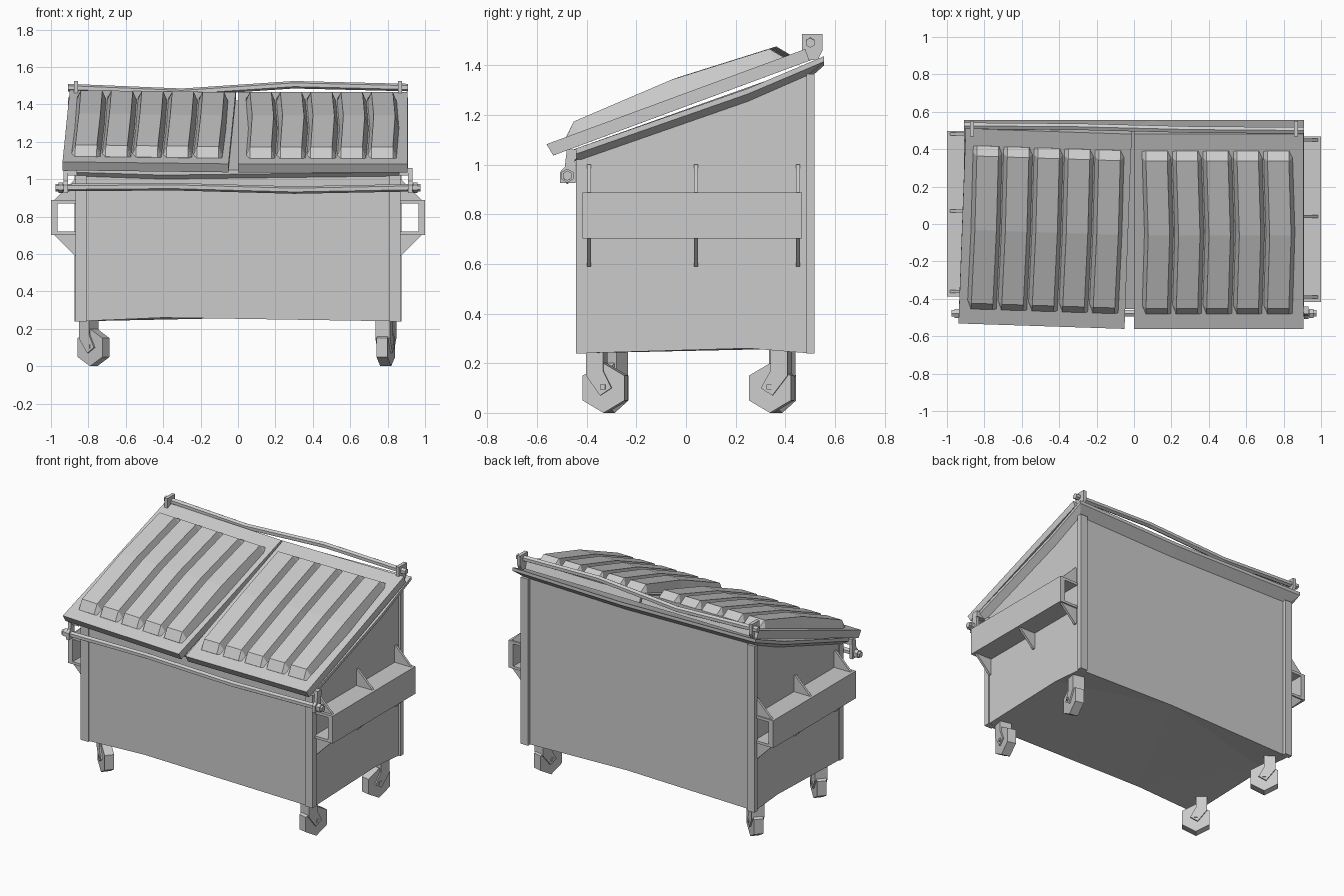
import bpy, bmesh
from math import radians, sin, cos, tau
from mathutils import Matrix, Vector

cube = bpy.data.objects.get("Cube")
if cube:
    bpy.data.objects.remove(cube, do_unlink=True)

grey = bpy.data.materials.new("grey_metal")
grey.use_nodes = True
grey.diffuse_color = (0.6, 0.6, 0.6, 1)
grey.node_tree.nodes["Principled BSDF"].inputs["Base Color"].default_value = (0.6, 0.6, 0.6, 1)


def loft(name, rings, matrix=Matrix()):
    """Bridge equal-length rings of points and cap both ends."""
    bm = bmesh.new()
    rows = [[bm.verts.new(matrix @ Vector(p)) for p in ring] for ring in rings]
    n = len(rows[0])
    for a, b in zip(rows, rows[1:]):
        for i in range(n):
            j = (i + 1) % n
            bm.faces.new((a[i], a[j], b[j], b[i]))
    caps = [bm.faces.new(rows[0]), bm.faces.new(rows[-1])]
    bmesh.ops.triangulate(bm, faces=[f for f in caps if len(f.verts) > 6])
    bmesh.ops.recalc_face_normals(bm, faces=bm.faces)
    mesh = bpy.data.meshes.new(name)
    bm.to_mesh(mesh)
    bm.free()
    mesh.materials.append(grey)
    obj = bpy.data.objects.new(name, mesh)
    bpy.context.collection.objects.link(obj)
    return obj


def prism_x(name, profile, x0, x1, matrix=Matrix()):
    """Extrude a (y, z) profile along x."""
    return loft(name, [[(x, y, z) for y, z in profile] for x in (x0, x1)], matrix)


def prism_y(name, profile, y0, y1):
    """Extrude an (x, z) profile along y."""
    return loft(name, [[(x, y, z) for x, z in profile] for y in (y0, y1)])


def rect(a0, a1, b0, b1):
    return [(a0, b0), (a1, b0), (a1, b1), (a0, b1)]


def polygon(r, n, cy=0, cz=0):
    return [(cy + r * sin(tau * i / n), cz + r * cos(tau * i / n)) for i in range(n)]


def bar(name, path, r):
    """Six-sided bar following a path that runs along x."""
    loft(name, [[(x, y + p, z + q) for p, q in polygon(r, 6)] for x, y, z in path])


def outline(x, y0, y1):
    """Rectangle with one extra point on each side, where the metal is dented."""
    return [(-x, y0), (-0.4, y0), (x, y0), (x, 0.25),
            (x, y1), (0.1, y1), (-x, y1), (-x, 0.25)]


def slope(y):
    return 1.01 + 0.372 * (y + 0.45)


def rim_ring(x, y0, y1, lift):
    return [(px, py, slope(py) + lift - 0.016 * (i % 2))
            for i, (px, py) in enumerate(outline(x, y0, y1))]


# Bin body with slightly dented lower edge
base = [(x, y, 0.24 + 0.02 * (i % 2)) for i, (x, y) in enumerate(outline(0.862, -0.432, 0.495))]
loft("bin_body", [base, rim_ring(0.862, -0.432, 0.495, 0.01)])

# Flared rim around the sloping opening
loft("rim", [rim_ring(0.862, -0.432, 0.495, 0),
             rim_ring(0.908, -0.455, 0.555, 0.03),
             rim_ring(0.908, -0.455, 0.555, 0.052)])

# Corner posts
for s, side in ((-1, "right"), (1, "left")):
    prism_y(side + "_front_post", rect(s * 0.81, s * 0.868, 0.24, 1.02), -0.442, -0.40)
    prism_y(side + "_back_post", rect(s * 0.82, s * 0.874, 0.24, 1.365), 0.485, 0.517)

# Fork pockets with triangular gussets
for s, side, dy in ((-1, "right", 0.03), (1, "left", 0)):
    y0, y1 = -0.417 + dy, 0.467 + dy
    prism_y(side + "_pocket_top", rect(s * 0.86, s * 0.99, 0.87, 0.888), y0, y1)
    prism_y(side + "_pocket_bottom", rect(s * 0.86, s * 0.99, 0.703, 0.72), y0, y1)
    prism_y(side + "_pocket_outer_wall", rect(s * 0.965, s, 0.703, 0.888), y0, y1)
    for i, y in enumerate((-0.39, 0.04, 0.45)):
        for part, wall_z, edge_z in (("upper", 1.0, 0.886), ("lower", 0.59, 0.705)):
            tri = [(s * 0.86, wall_z), (s * 0.86, edge_z), (s * 0.985, edge_z), (s * 0.87, wall_z)]
            prism_y(f"{side}_{part}_gusset_{i + 1}", tri, y + dy - 0.008, y + dy + 0.008)


# Lids with tapered, slightly bulging ribs
def lid(side, x0, x1, rib_x0, rib_x1, skew, sway):
    m = (Matrix.Translation((0, 0.48, 1.465)) @ Matrix.Rotation(radians(20.2), 4, 'X')
         @ Matrix.Rotation(radians(skew), 4, 'Z'))
    prism_x(side + "_lid", [(0, 0), (0, -0.05), (-1.1, -0.052), (-1.11, 0)], x0, x1, m)
    stations = ((-0.095, 0.001, 0), (-0.135, 0.05, 0), (-0.55, 0.07, sway),
                (-0.975, 0.048, 0), (-1.025, 0.001, 0))
    step = (rib_x1 - rib_x0) / 5
    for i in range(5):
        a = rib_x0 + i * step
        rings = []
        for y, h, dx in stations:
            l, r = a + dx + 0.002, a + dx + step - 0.002
            rings.append([(l, y, -0.005), (l + 0.022, y, h), (r - 0.022, y, h), (r, y, -0.005)])
        loft(f"{side}_lid_rib_{i + 1}", rings, m)


lid("right", -0.9, -0.012, -0.86, -0.045, -2.0, 0.004)
lid("left", 0.0, 0.906, 0.04, 0.852, 0.0, 0.012)

# Hinge bar at the back and locking bar at the front
bar("hinge_bar", [(-0.91, 0.525, 1.49), (-0.3, 0.52, 1.465), (0.3, 0.505, 1.505), (0.91, 0.5, 1.49)], 0.02)
bar("locking_bar", [(-0.975, -0.478, 0.955), (-0.35, -0.478, 0.96),
                    (0.3, -0.478, 0.942), (0.975, -0.478, 0.955)], 0.02)
lock_profile = [(-0.507, 0.925), (-0.445, 0.925), (-0.445, 1.0), (-0.45, 1.06),
                (-0.48, 1.06), (-0.488, 0.99), (-0.507, 0.97)]
hinge_profile = [(0.468, 1.525), (0.55, 1.525), (0.55, 1.46), (0.53, 1.42), (0.468, 1.42)]
for s, side in ((-1, "right"), (1, "left")):
    prism_x(side + "_lock_bracket", lock_profile, s * 0.91, s * 0.932)
    prism_x(side + "_lock_arm", rect(-0.475, -0.44, 1.02, 1.06), s * 0.86, s * 0.932)
    prism_x(side + "_hinge_bracket", hinge_profile, s * 0.855, s * 0.878)
    prism_x(side + "_bar_nut", polygon(0.028, 6, -0.478, 0.955), s * 0.935, s * 0.96)


# Swivel casters
def caster(name, x, y, turn, lean):
    m = Matrix.Translation((x, y, 0)) @ Matrix.Rotation(radians(turn), 4, 'Z')
    prism_x(name + "_wheel", polygon(0.1, 6, 0, 0.1), -0.03, 0.03, m)
    k = 1 if lean > 0 else -1
    fork = [(lean - k * 0.035, 0.255), (lean + k * 0.035, 0.255), (lean + k * 0.035, 0.15),
            (k * 0.012, 0.07), (-k * 0.035, 0.1), (lean - k * 0.035, 0.17)]
    prism_x(name + "_fork", fork, -0.04, 0.04, m)
    prism_x(name + "_axle", rect(-0.01, 0.01, 0.095, 0.115), -0.046, 0.046, m)


caster("left_front_caster", 0.79, -0.325, -14, -0.035)
caster("left_back_caster", 0.79, 0.345, -14, 0.04)
caster("right_front_caster", -0.772, -0.31, 230, -0.035)
caster("right_back_caster", -0.772, 0.365, 230, -0.035)
